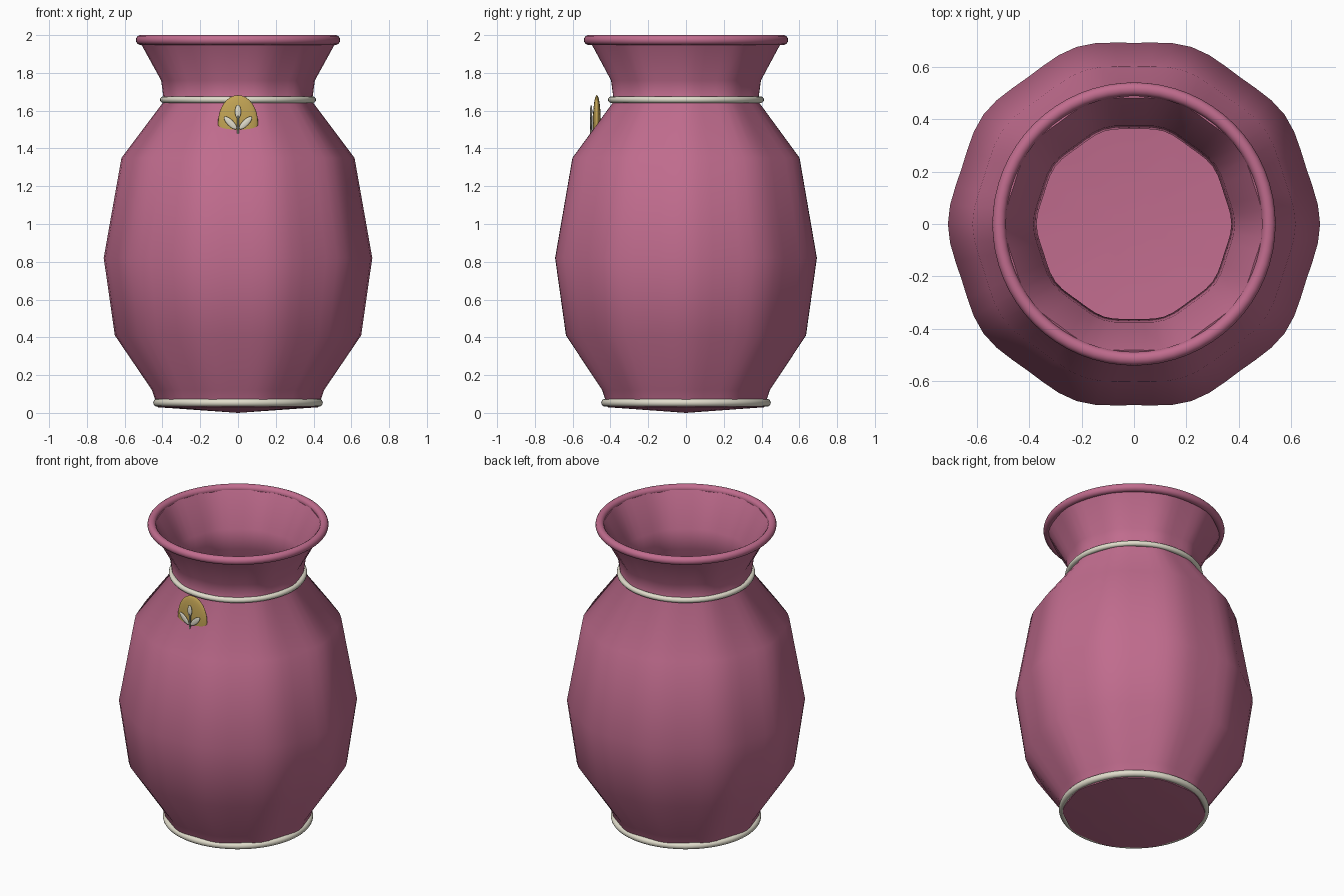
import bpy, bmesh, math
from mathutils import Matrix

if "Cube" in bpy.data.objects:
    bpy.data.objects.remove(bpy.data.objects["Cube"])


def material(name, rgb):
    m = bpy.data.materials.new(name)
    m.diffuse_color = (*rgb, 1)
    m.use_nodes = True
    m.node_tree.nodes["Principled BSDF"].inputs["Base Color"].default_value = m.diffuse_color
    return m


PINK = material("rose_glaze", (0.53, 0.15, 0.27))
CREAM = material("cream", (0.75, 0.72, 0.60))
GOLD = material("gold", (0.54, 0.37, 0.09))
STEM = material("stem_grey", (0.22, 0.22, 0.17))


def finish(obj, mat, angle=40):
    obj.data.materials.clear()
    obj.data.materials.append(mat)
    bpy.ops.object.select_all(action='DESELECT')
    obj.select_set(True)
    bpy.context.view_layer.objects.active = obj
    bpy.ops.object.shade_smooth_by_angle(angle=math.radians(angle))
    return obj


def lobed_lathe(name, profile, bottom_z, floor_z, mat, segs=60, lobes=10, depth=0.016):
    """Lathe a (radius, z) profile with shallow lobes, closed by a fan at both ends."""
    bm = bmesh.new()
    rings = []
    for r, z in profile:
        ring = []
        for i in range(segs):
            a = 2 * math.pi * i / segs
            q = r * (1 + depth * (math.cos(lobes * a) - 1) / 1.2)
            ring.append(bm.verts.new((q * math.cos(a), q * math.sin(a), z)))
        rings.append(ring)
    for lo, hi in zip(rings, rings[1:]):
        for i in range(segs):
            j = (i + 1) % segs
            bm.faces.new((lo[i], lo[j], hi[j], hi[i]))
    for ring, z in ((rings[0], bottom_z), (rings[-1], floor_z)):
        c = bm.verts.new((0, 0, z))
        for i in range(segs):
            bm.faces.new((ring[i], ring[(i + 1) % segs], c))
    bmesh.ops.recalc_face_normals(bm, faces=bm.faces)
    me = bpy.data.meshes.new(name)
    bm.to_mesh(me)
    bm.free()
    obj = bpy.data.objects.new(name, me)
    bpy.context.collection.objects.link(obj)
    return finish(obj, mat, 45)


def ring(name, radius, tube, z, mat):
    bpy.ops.mesh.primitive_torus_add(major_radius=radius, minor_radius=tube, location=(0, 0, z),
                                     major_segments=64, minor_segments=14)
    obj = bpy.context.object
    obj.name = name
    return finish(obj, mat, 60)


def ellipsoid(name, loc, size, mat, tilt=0):
    bpy.ops.mesh.primitive_uv_sphere_add(segments=28, ring_count=16, radius=1)
    obj = bpy.context.object
    obj.name = name
    obj.data.transform(Matrix.Translation(loc) @ Matrix.Rotation(tilt, 4, 'Y')
                       @ Matrix.Diagonal((*size, 1)))
    return finish(obj, mat, 60)


# hollow vase body: outer wall up, inner wall down
outer = [(0.425, 0.03), (0.455, 0.12), (0.652, 0.41), (0.711, 0.82),
         (0.617, 1.35), (0.392, 1.65), (0.407, 1.76), (0.52, 1.965)]
inner = [(0.495, 1.975), (0.385, 1.765), (0.372, 1.64), (0.593, 1.34),
         (0.686, 0.82), (0.628, 0.42), (0.433, 0.135), (0.40, 0.055)]
lobed_lathe("vase_body", outer + inner, 0.0, 0.025, PINK)

# rolled rim and trim rings
ring("rim", 0.515, 0.026, 1.974, PINK)
ring("neck_ring", 0.396, 0.017, 1.658, CREAM)
ring("base_ring", 0.428, 0.021, 0.054, CREAM)

# front medallion, sunk into the shoulder
ellipsoid("medallion", (0, -0.472, 1.535), (0.106, 0.021, 0.147), GOLD)

# sprig: stem and three leaves
bpy.ops.mesh.primitive_cylinder_add(vertices=12, radius=0.006, depth=0.10, location=(0, -0.502, 1.525))
stem = bpy.context.object
stem.name = "sprig_stem"
finish(stem, STEM)
ellipsoid("leaf_top", (0, -0.502, 1.595), (0.016, 0.006, 0.036), CREAM)
for side, label in ((-1, "left"), (1, "right")):
    ellipsoid("leaf_" + label, (side * 0.04, -0.502, 1.535), (0.017, 0.006, 0.045), CREAM,
              side * math.radians(45))
